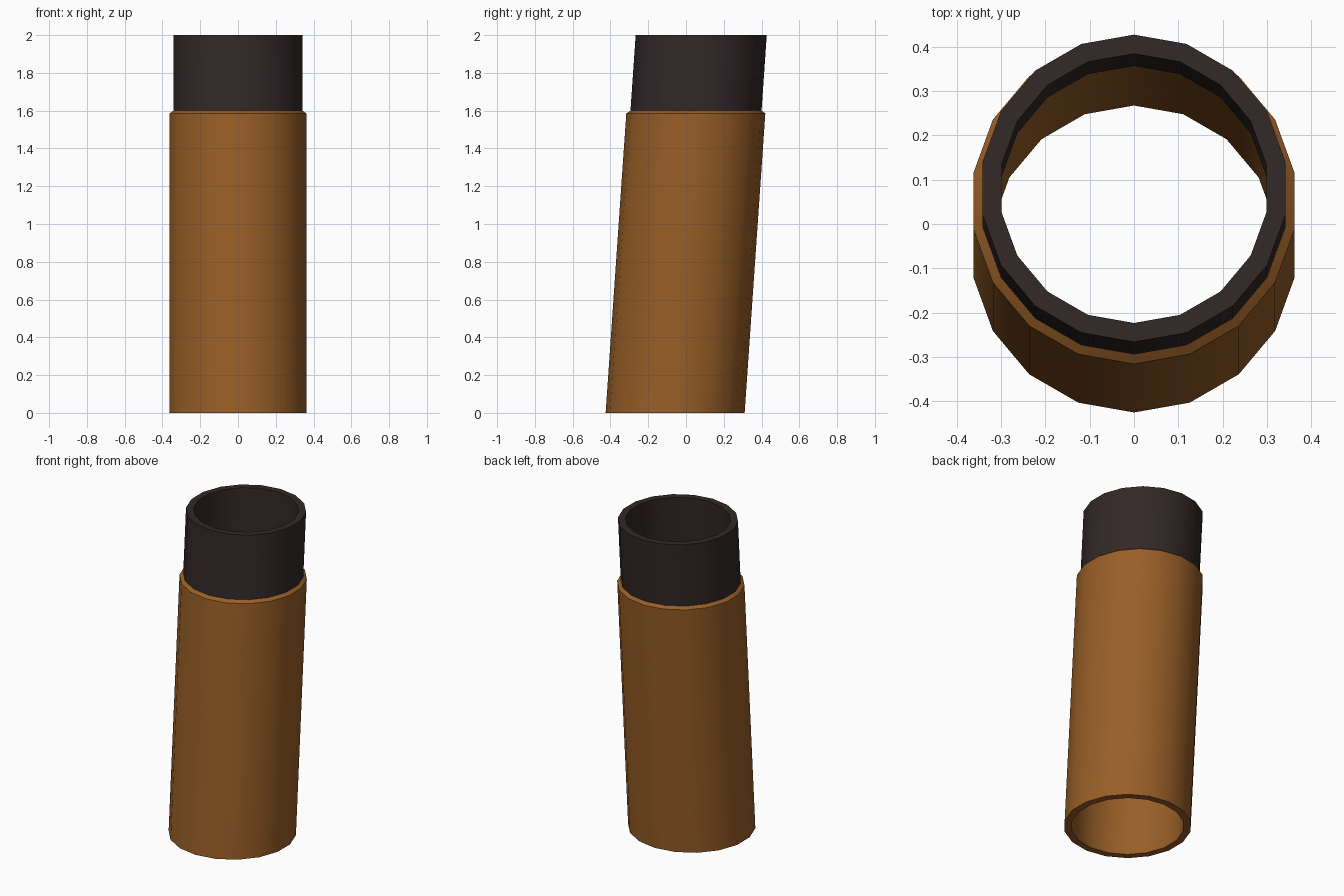
import bpy, bmesh, math

if "Cube" in bpy.data.objects:
    bpy.data.objects.remove(bpy.data.objects["Cube"])

SIDES = 18
LEAN = 0.069          # sideways shift in y per unit of height


def material(name, rgb):
    m = bpy.data.materials.new(name)
    m.diffuse_color = (*rgb, 1)
    m.use_nodes = True
    m.node_tree.nodes["Principled BSDF"].inputs["Base Color"].default_value = m.diffuse_color
    return m


copper = material("copper_brown", (0.315, 0.113, 0.02))
dark = material("dark_charcoal", (0.033, 0.021, 0.021))

# Closed wall profile (radius, height): up the outside, down the inside
profile = [(0.368, 0), (0.368, 1.585), (0.347, 1.6), (0.347, 2.0),
           (0.304, 2.0), (0.304, 1.6), (0.325, 1.585), (0.325, 0)]

bm = bmesh.new()
rings = []
for r, z in profile:
    ring = []
    for i in range(SIDES):
        a = 2 * math.pi * i / SIDES - math.pi / 2
        ring.append(bm.verts.new((r * math.cos(a),
                                  r * math.sin(a) + LEAN * z - 0.0575, z)))
    rings.append(ring)

for k, low in enumerate(rings):
    high = rings[(k + 1) % len(rings)]
    for i in range(SIDES):
        j = (i + 1) % SIDES
        f = bm.faces.new((low[i], low[j], high[j], high[i]))
        # Collar above the shoulder is dark
        f.material_index = 1 if f.calc_center_median().z > 1.6 else 0
bmesh.ops.recalc_face_normals(bm, faces=bm.faces)

mesh = bpy.data.meshes.new("leaning_tube")
bm.to_mesh(mesh)
bm.free()
mesh.materials.append(copper)
mesh.materials.append(dark)
tube = bpy.data.objects.new("leaning_tube", mesh)
bpy.context.collection.objects.link(tube)

# Smooth walls, crisp rims
bpy.context.view_layer.objects.active = tube
tube.select_set(True)
bpy.ops.object.shade_smooth_by_angle(angle=math.radians(30))
